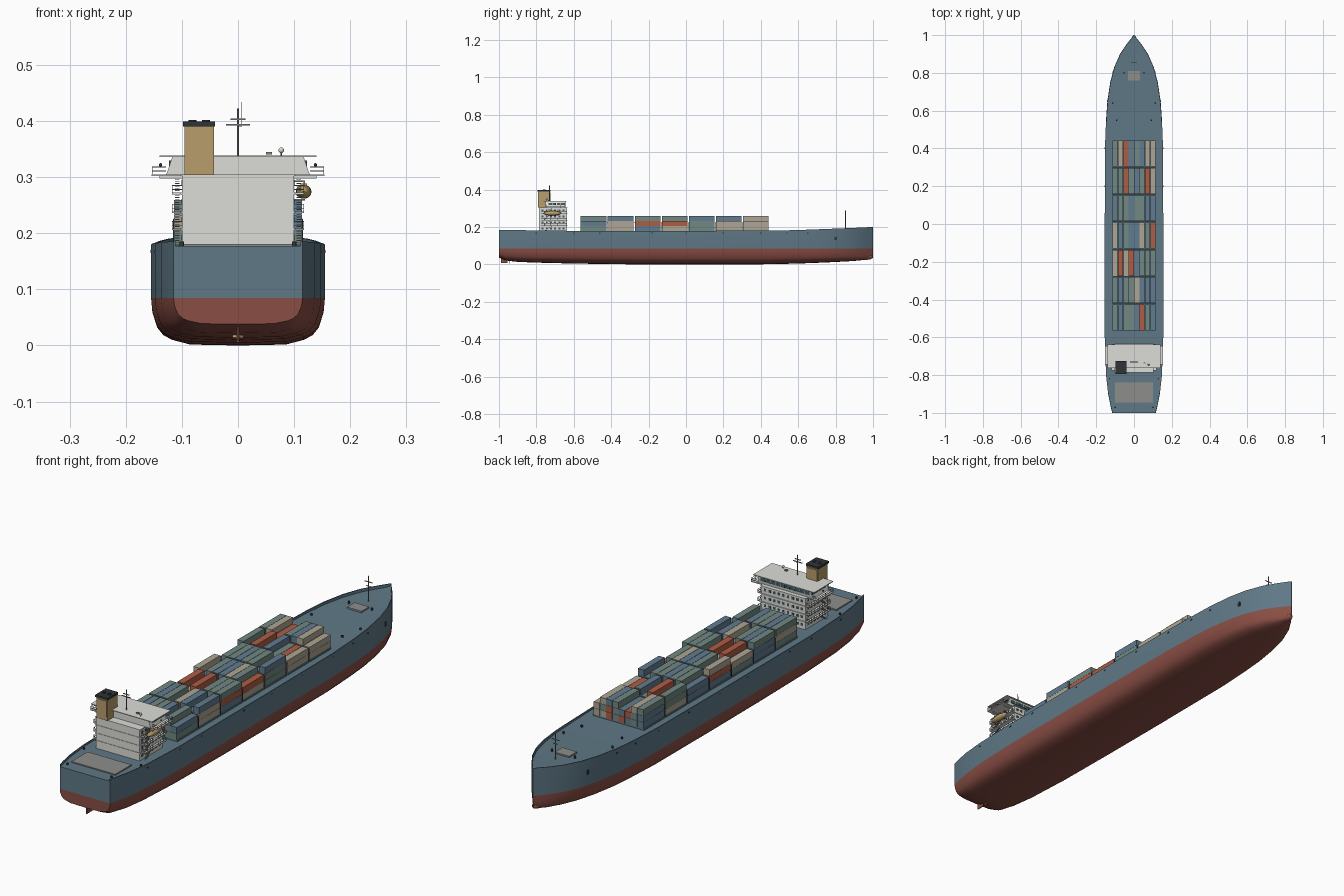
import bpy, bmesh, math, random
from mathutils import Matrix, Vector

if "Cube" in bpy.data.objects:
    bpy.data.objects.remove(bpy.data.objects["Cube"])

random.seed(7)


def mat(name, r, g, b):
    m = bpy.data.materials.new(name)
    m.diffuse_color = (r, g, b, 1)
    m.use_nodes = True
    m.node_tree.nodes["Principled BSDF"].inputs["Base Color"].default_value = m.diffuse_color
    return m


BLUE = mat("hull_blue", .115, .19, .24)
RED = mat("bottom_red", .25, .075, .058)
WHITE = mat("house_white", .72, .72, .69)
GREY = mat("fitting_grey", .27, .27, .26)
DARK = mat("dark_grey", .03, .035, .04)
GLASS = mat("window_glass", .05, .11, .13)
TAN = mat("funnel_tan", .48, .34, .15)
BOXES = [mat("box_green", .17, .25, .23), mat("box_blue", .12, .2, .28),
         mat("box_beige", .42, .38, .3), mat("box_rust", .42, .11, .06)]


def finish(name, bm, mats, smooth=False):
    bmesh.ops.recalc_face_normals(bm, faces=bm.faces)
    me = bpy.data.meshes.new(name)
    bm.to_mesh(me)
    bm.free()
    for m in mats:
        me.materials.append(m)
    ob = bpy.data.objects.new(name, me)
    bpy.context.collection.objects.link(ob)
    if smooth:
        bpy.ops.object.select_all(action='DESELECT')
        ob.select_set(True)
        bpy.context.view_layer.objects.active = ob
        bpy.ops.object.shade_smooth_by_angle(angle=math.radians(35))
    return ob


def boxes(name, spans, m):
    """Boxes given as (x0, x1, y0, y1, z0, z1), joined in one object."""
    bm = bmesh.new()
    for x0, x1, y0, y1, z0, z1 in spans:
        c = Vector((x0 + x1, y0 + y1, z0 + z1)) / 2
        s = Matrix.Diagonal((x1 - x0, y1 - y0, z1 - z0, 1))
        bmesh.ops.create_cube(bm, size=1, matrix=Matrix.Translation(c) @ s)
    return finish(name, bm, [m])


def ball(name, c, s, m):
    bm = bmesh.new()
    bmesh.ops.create_uvsphere(bm, u_segments=16, v_segments=10, radius=1,
                              matrix=Matrix.Translation(c) @ Matrix.Diagonal((*s, 1)))
    return finish(name, bm, [m], True)


def cylinders(name, items, m, seg=12):
    """Upright cylinders given as (x, y, z0, z1, radius)."""
    bm = bmesh.new()
    for x, y, z0, z1, r in items:
        bmesh.ops.create_cone(bm, cap_ends=True, segments=seg, radius1=r, radius2=r, depth=z1 - z0,
                              matrix=Matrix.Translation((x, y, (z0 + z1) / 2)))
    return finish(name, bm, [m], True)


def both(spans):
    return spans + [(-b, -a, *r) for a, b, *r in spans]


# Hull stations: y, half width, keel z, bulwark z, deck z
ST = [(-1, .115, .038, .185, .177), (-.97, .123, .022, .185, .177), (-.9, .137, .014, .184, .176),
      (-.8, .148, .01, .182, .175), (-.6, .155, .005, .18, .174), (-.3, .155, .001, .18, .174),
      (0, .155, 0, .18, .174), (.4, .154, .001, .181, .174), (.55, .148, .004, .183, .175),
      (.65, .141, .007, .186, .177), (.75, .126, .011, .19, .179), (.83, .105, .015, .193, .181),
      (.9, .074, .019, .196, .184), (.95, .041, .024, .198, .186), (.98, .017, .03, .2, .188),
      (1, .001, .04, .201, .19)]
WL = .085
BILGE = [(0, 0), (.55, .02), (.76, .12), (.86, .22), (.93, .38), (.985, .7), (1, 1)]


def at(y, k):
    for a, b in zip(ST, ST[1:]):
        if a[0] <= y <= b[0]:
            return a[k] + (b[k] - a[k]) * (y - a[0]) / (b[0] - a[0])


bm = bmesh.new()
rings = []
for y, w, zk, zt, zd in ST:
    wi = max(w - .004, w * .5)
    half = [(w * fx, zk + (WL - zk) * fz) for fx, fz in BILGE]
    half += [(w, zt), (wi, zt), (wi, zd), (0, zd)]
    pts = half + [(-x, z) for x, z in half[-2:0:-1]]
    rings.append([bm.verts.new((x, y, z)) for x, z in pts])
n, b = len(rings[0]), len(BILGE) - 1
for r0, r1 in zip(rings, rings[1:]):
    for i in range(n):
        j = (i + 1) % n
        bm.faces.new((r0[i], r0[j], r1[j], r1[i]))
for r in (rings[0], rings[-1]):
    bm.faces.new(r[:b + 1] + r[n - b:])
    bm.faces.new(r[b:n - b + 1])
for f in bm.faces:
    f.material_index = 1 if f.calc_center_median().z < WL - .001 else 0
finish("hull", bm, [BLUE, RED], True)

# Bulb, rudder, propeller
ball("bow_bulb", (0, .965, .04), (.016, .035, .015), RED)
boxes("rudder", [(-.002, .002, -.99, -.955, .008, .04)], RED)
bm = bmesh.new()
for i in range(4):
    rot = Matrix.Rotation(i * math.pi / 2, 4, 'Y') @ Matrix.Rotation(.5, 4, 'Z')
    bmesh.ops.create_cube(bm, size=1, matrix=Matrix.Translation((0, -.945, .016)) @ rot
                          @ Matrix.Translation((0, 0, .005)) @ Matrix.Diagonal((.005, .001, .01, 1)))
finish("propeller", bm, [TAN])

# Hull side ports and anchors
boxes("hull_ports", both([(at(y, 1) - .001, at(y, 1) + .001, y - .004, y + .004, .165, .17)
                          for y in (-.8, -.6, -.46, -.18, 0, .2, .4, .54, .65)]), DARK)
boxes("anchors", both([(at(.8, 1) - .004, at(.8, 1) + .002, .793, .807, .13, .148)]), DARK)

# Deck hatches and mooring fittings
boxes("aft_hatch", [(-.1, .1, -.945, -.84, .172, .181)], GREY)
boxes("fore_hatch", [(-.033, .033, .76, .81, .172, .186)], GREY)
cylinders("bollards", [(s * x, y, .17, z, .004) for s in (-1, 1) for x, y, z in
                       ((.053, .8, .19), (.092, .55, .183), (.112, .64, .185), (.1, -.97, .185),
                        (.13, -.82, .183))], DARK)

# Container bays: eight columns, two or three tiers
PITCH, LEN, CW, CH, BASE = .1445, .137, .0286, .0265, .18
stacks = [[] for _ in BOXES]
ribs = []
for bay in range(7):
    y0 = -.563 + bay * PITCH
    for col in range(8):
        x0 = (col - 4) * CW
        tiers = 3 if random.random() < .7 else 2
        for t in range(tiers):
            z0 = BASE + t * CH
            k = random.choices(range(4), (4, 3, 3, 2))[0]
            stacks[k].append((x0 + .0006, x0 + CW - .0006, y0, y0 + LEN, z0, z0 + CH - .0006))
for k, (nm, m) in enumerate(zip(("green", "blue", "beige", "rust"), BOXES)):
    boxes("containers_" + nm, stacks[k], m)
boxes("cargo_hatches", [(-.117, .117, -.563 + i * PITCH, -.426 + i * PITCH, .172, .18)
                        for i in range(7)], BLUE)
boxes("lashing_frames", [(x - .001, x + .001, y - .001, y + .001, .172, .225)
                         for i in range(6) for y in [-.563 + (i + 1) * PITCH - .0037]
                         for x in [(c - 4) * CW for c in range(9)]]
      + [(-.115, .115, -.563 + (i + 1) * PITCH - .005, -.563 + (i + 1) * PITCH - .0024, .223, .226)
         for i in range(6)], DARK)

# Accommodation house: four storeys with side walkways
Y0, Y1 = -.785, -.637
LEVELS = [.174, .207, .2375, .271, .304]
boxes("house", [(-.1, .1, Y0, Y1, .172, .304)], WHITE)
boxes("house_decks", [(-.103, .103, Y0 - .002, Y1 + .004, z - .0015, z + .0015) for z in LEVELS[1:4]]
      + both([(.1, .118, Y0 + .01, Y1, z - .0015, z + .0015) for z in LEVELS[1:4]]), WHITE)
wins = []
for z in [(a + b) / 2 + .002 for a, b in zip(LEVELS, LEVELS[1:])]:
    for i in range(9):
        x = (i - 4) * .021
        wins.append((x - .005, x + .005, Y1 - .001, Y1 + .001, z - .005, z + .005))
    for i in range(6):
        y = Y0 + .018 + i * .0225
        wins += both([(.099, .101, y - .005, y + .005, z - .005, z + .005)])
boxes("house_windows", wins, GLASS)

# Walkway railings and stairs
T = .0006
rails = []
for z in LEVELS[1:4]:
    for h in (.007, .014):
        rails.append((.117 - T, .117 + T, Y0 + .01, Y1, z + h - T, z + h + T))
        for y in (Y0 + .01, Y1):
            rails.append((.1, .117, y - T, y + T, z + h - T, z + h + T))
    for i in range(9):
        y = Y0 + .01 + i * (Y1 - Y0 - .01) / 8
        rails.append((.117 - T, .117 + T, y - T, y + T, z, z + .014))
boxes("walkway_railings", both(rails), GREY)
boxes("stairs", both([(.104, .112, Y0 + .02 + i * .006, Y0 + .027 + i * .006, z + i * .0042, z + i * .0042 + .0015)
                      for z in LEVELS[:4] for i in range(8)]), GREY)

# Bridge: tapered wheelhouse, wing deck, roof
boxes("bridge_wing_deck", [(-.154, .154, -.745, -.645, .302, .305), (-.103, .103, Y0 - .002, Y1 + .004, .302, .305)], WHITE)
bm = bmesh.new()
rows = [[bm.verts.new((sx * x, y, z)) for sx, y in ((-1, ya), (1, ya), (1, yb), (-1, yb))]
        for x, ya, yb, z in ((.128, -.752, -.65, .304), (.117, -.752, -.645, .336))]
bm.faces.new(rows[0])
bm.faces.new(rows[1])
for i in range(4):
    j = (i + 1) % 4
    bm.faces.new((rows[0][i], rows[0][j], rows[1][j], rows[1][i]))
finish("wheelhouse", bm, [WHITE])
boxes("bridge_roof", [(-.14, .14, -.762, -.638, .336, .339)], WHITE)
boxes("bridge_windows", [(-.112 + i * .0225, -.092 + i * .0225, -.648, -.6455, .317, .331) for i in range(10)]
      + both([(.119, .123, -.735 + i * .022, -.716 + i * .022, .318, .33) for i in range(4)]), GLASS)
wing = []
for h in (.311, .318):
    wing.append((.153 - T, .153 + T, -.745, -.645, h - T, h + T))
    wing += [(.128, .153, y - T, y + T, h - T, h + T) for y in (-.744, -.646)]
wing += [(.153 - T, .153 + T, y - T, y + T, .304, .318) for y in (-.744, -.719, -.695, -.67, -.646)]
boxes("wing_railings", both(wing), GREY)
boxes("wing_braces", both([(.1, .14, y - .001, y + .001, .298, .302) for y in (-.73, -.66)]), WHITE)
ball("wing_lamp_right", (.138, -.7, .322), (.003, .003, .003), DARK)
ball("wing_lamp_left", (-.138, -.7, .322), (.003, .003, .003), DARK)

# Funnel
boxes("funnel", [(-.095, -.043, -.79, -.727, .304, .392), (-.092, -.046, -.792, -.724, .32, .385)], TAN)
boxes("funnel_cap", [(-.098, -.041, -.793, -.724, .39, .399)], DARK)
cylinders("exhaust_pipes", [(x, -.758, .395, .402, .007) for x in (-.081, -.057)], DARK)

# Main mast, antennas and radar
cylinders("main_mast", [(0, -.73, .338, .422, .0018), (.006, -.73, .39, .434, .0006)], GREY)
boxes("mast_yards", [(-.021, .021, -.732, -.728, .392, .3945), (-.013, .013, -.732, -.728, .402, .4045),
                     (0, .007, -.731, -.729, .39, .392)], GREY)
boxes("radar_scanner", [(.05, .061, -.738, -.73, .34, .345)], GREY)
cylinders("dome_post", [(.077, -.745, .338, .345, .001)], GREY)
ball("radar_dome", (.077, -.745, .348), (.005, .005, .005), WHITE)

# Lifeboat with davits, one side only
ball("lifeboat", (.117, -.715, .274), (.014, .047, .0125), TAN)
boxes("lifeboat_canopy", [(.111, .123, -.735, -.7, .28, .289)], TAN)
boxes("davits", [(.1, .119, y - .0015, y + .0015, z, z + .003) for y in (-.745, -.685) for z in (.258, .291)]
      + [(.117, .119, y - .0015, y + .0015, .284, .293) for y in (-.745, -.685)], GREY)

# Fore mast
cylinders("fore_mast", [(0, .853, .178, .288, .0018)], GREY)
boxes("fore_mast_yards", [(-.017, .017, .8515, .8545, .262, .2645), (-.01, .01, .8515, .8545, .245, .247)], GREY)
